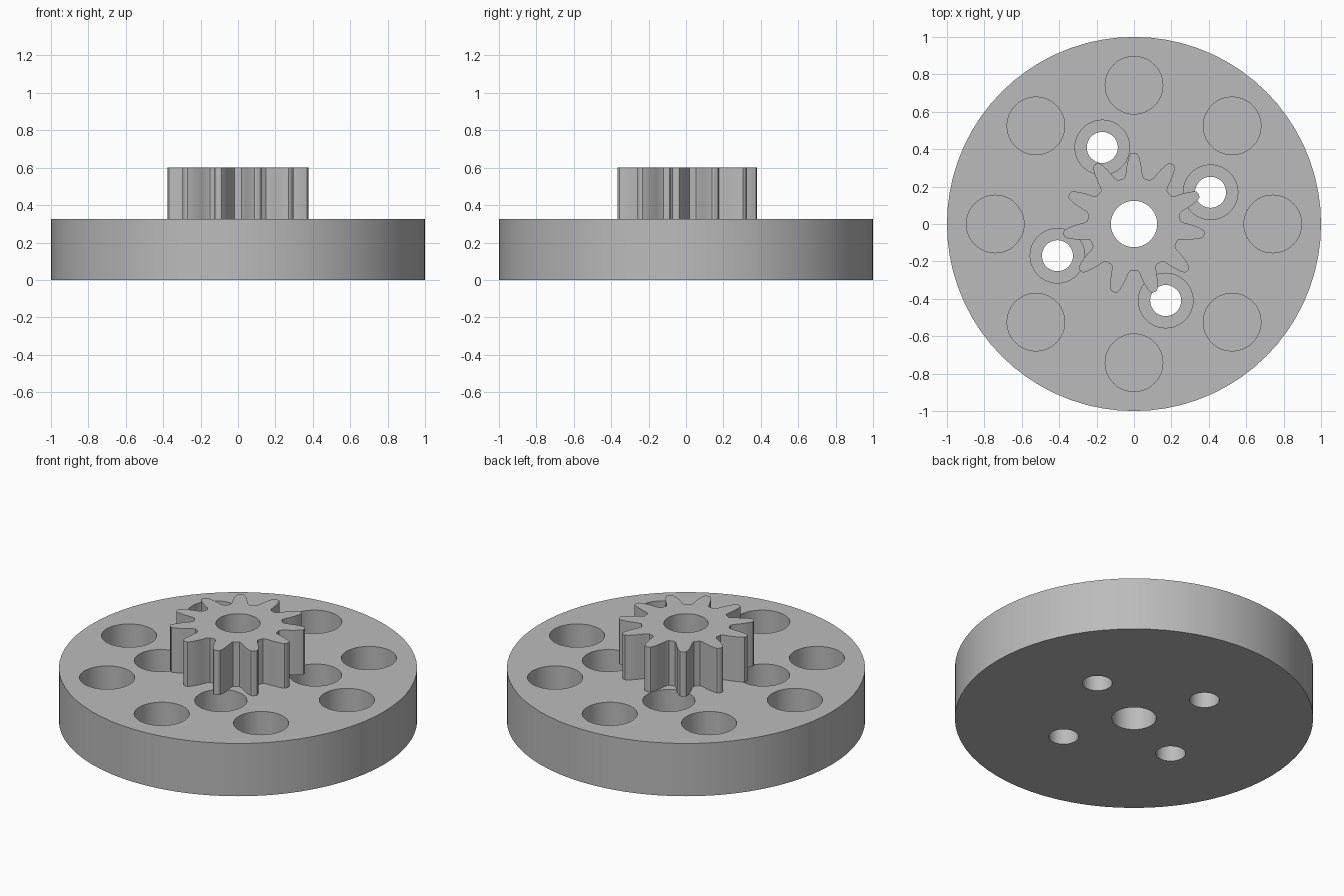
import bpy
import bmesh
from math import sin, cos, pi, radians
from mathutils import Vector, Matrix

cube = bpy.data.objects.get("Cube")
if cube:
    bpy.data.objects.remove(cube, do_unlink=True)

DISC_TOP, GEAR_TOP = 0.325, 0.6
TEETH = 11

grey = bpy.data.materials.new("plain grey")
grey.use_nodes = True
colour = (0.5, 0.5, 0.5, 1)
grey.diffuse_color = colour
grey.node_tree.nodes["Principled BSDF"].inputs["Base Color"].default_value = colour


def circle(radius, sides, centre=(0, 0)):
    return [(centre[0] + radius * cos(2 * pi * i / sides),
             centre[1] + radius * sin(2 * pi * i / sides)) for i in range(sides)]


def prism(name, outlines, bottom, top):
    """Extrude one or more closed outlines into upright solids."""
    bm = bmesh.new()
    for outline in outlines:
        face = bm.faces.new([bm.verts.new((x, y, bottom)) for x, y in outline])
        new = bmesh.ops.extrude_face_region(bm, geom=[face])["geom"]
        verts = [v for v in new if isinstance(v, bmesh.types.BMVert)]
        bmesh.ops.translate(bm, verts=verts, vec=(0, 0, top - bottom))
    bmesh.ops.recalc_face_normals(bm, faces=bm.faces)
    mesh = bpy.data.meshes.new(name)
    bm.to_mesh(mesh)
    bm.free()
    mesh.materials.append(grey)
    obj = bpy.data.objects.new(name, mesh)
    bpy.context.collection.objects.link(obj)
    return obj


def cut(target, cutter):
    """Subtract a cutter, bake the result and discard the cutter."""
    mod = target.modifiers.new("cut", 'BOOLEAN')
    mod.operation, mod.solver, mod.object = 'DIFFERENCE', 'EXACT', cutter
    bpy.context.view_layer.objects.active = target
    bpy.ops.object.modifier_apply(modifier=mod.name)
    bpy.data.objects.remove(cutter, do_unlink=True)


def ring(count, distance, start):
    return [(distance * cos(radians(start) + 2 * pi * i / count),
             distance * sin(radians(start) + 2 * pi * i / count)) for i in range(count)]


# Round base plate with blind pockets, counterbored screw holes and centre bore
base = prism("base_disc", [circle(1, 72)], 0, DISC_TOP)
screws = ring(4, 0.443, 22.5)
cut(base, prism("pockets", [circle(0.154, 48, c) for c in ring(8, 0.742, 0)], 0.07, 0.7))
cut(base, prism("counterbores", [circle(0.146, 48, c) for c in screws], 0.1, 0.7))
cut(base, prism("screw_holes", [circle(0.083, 40, c) for c in screws], -0.1, 0.7))
cut(base, prism("base_bore", [circle(0.124, 48)], -0.1, 0.7))

# Pinion gear: one half tooth (half width, radius), mirrored and repeated
half_tooth = [(0.053, 0.243), (0.045, 0.262), (0.042, 0.29), (0.036, 0.325),
              (0.028, 0.355), (0.019, 0.375), (0.008, 0.38)]
tooth = [Vector(p) for p in half_tooth]
tooth += [Vector((-x, y)) for x, y in reversed(half_tooth)]
outline = []
for i in range(TEETH):
    turn = Matrix.Rotation(2 * pi * i / TEETH, 2)
    outline += [tuple(turn @ p) for p in tooth]
gear = prism("pinion_gear", [outline], DISC_TOP, GEAR_TOP)
cut(gear, prism("gear_bore", [circle(0.124, 48)], 0.2, 0.7))

# Smooth the bores and rims while keeping every edge crisp
for obj in (base, gear):
    bpy.ops.object.select_all(action='DESELECT')
    obj.select_set(True)
    bpy.context.view_layer.objects.active = obj
    bpy.ops.object.shade_smooth_by_angle(angle=radians(20))
